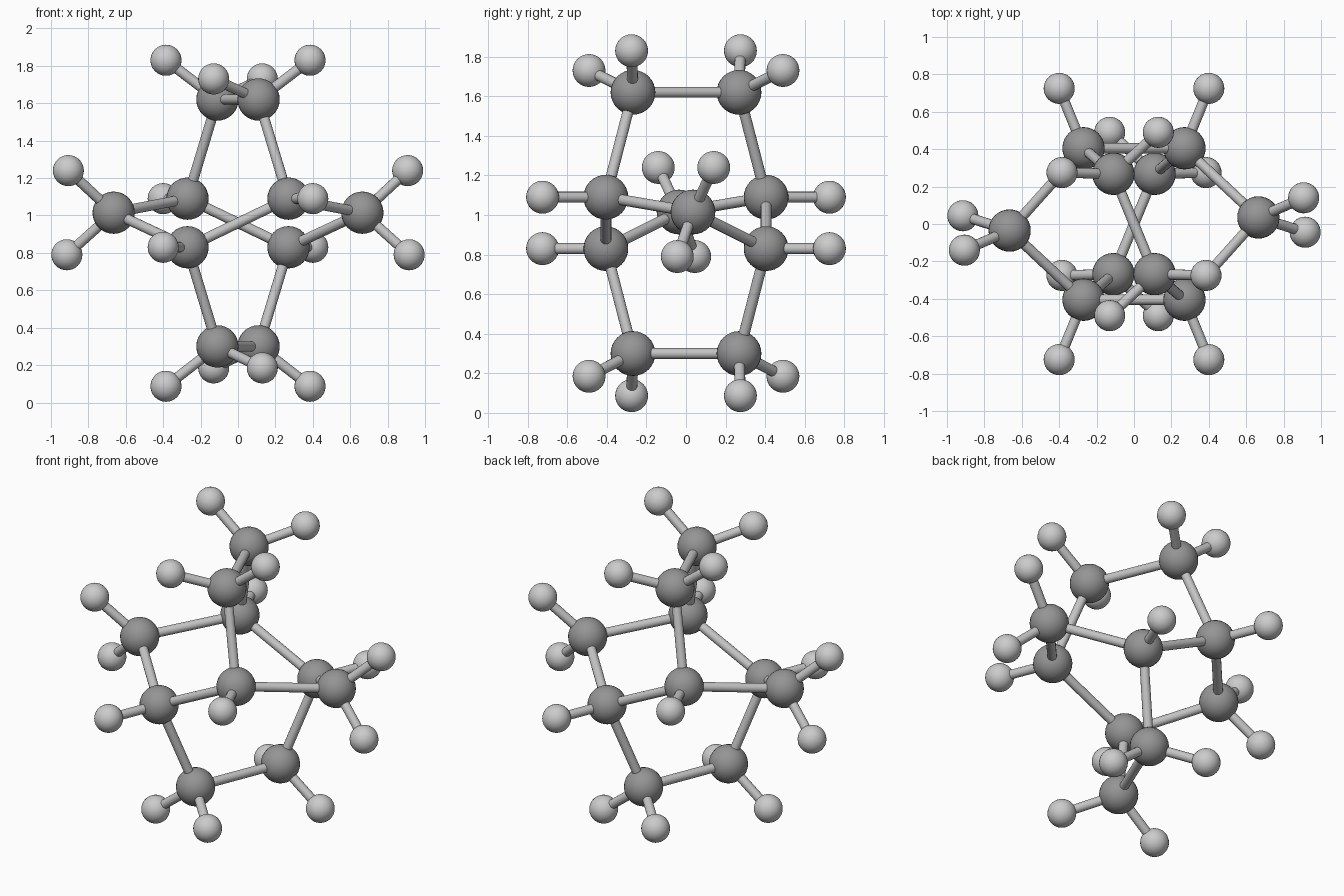
import bpy
from mathutils import Vector

if "Cube" in bpy.data.objects:
    bpy.data.objects.remove(bpy.data.objects["Cube"])


def make_material(name, v):
    m = bpy.data.materials.new(name)
    m.diffuse_color = (v, v, v, 1)
    m.use_nodes = True
    m.node_tree.nodes["Principled BSDF"].inputs["Base Color"].default_value = m.diffuse_color
    return m


dark_grey = make_material("dark grey", 0.30)
light_grey = make_material("light grey", 0.60)
rod_grey = make_material("rod grey", 0.55)

BIG_R, SMALL_R, ROD_R = 0.113, 0.083, 0.0275


def finish(name, mat):
    ob = bpy.context.object
    ob.name = name
    ob.data.materials.append(mat)
    bpy.ops.object.shade_smooth_by_angle()
    return ob


def ball(name, pos, r, mat):
    bpy.ops.mesh.primitive_uv_sphere_add(segments=32, ring_count=16, radius=r, location=pos)
    finish(name, mat)


def rod(name, a, b):
    a, b = Vector(a), Vector(b)
    bpy.ops.mesh.primitive_cylinder_add(vertices=16, radius=ROD_R, depth=(b - a).length,
                                        location=(a + b) / 2)
    ob = finish(name, rod_grey)
    ob.rotation_euler = (b - a).to_track_quat('Z', 'Y').to_euler()


# Half of the cage: centre of each large ball and the small balls attached to it
half = {
    "top": ((0.11, -0.268, 1.62), [(0.385, -0.275, 1.83), (-0.13, -0.49, 1.73)]),
    "upper": ((0.27, -0.405, 1.09), [(0.40, -0.725, 1.09)]),
    "lower": ((-0.27, -0.405, 0.83), [(-0.40, -0.725, 0.83)]),
    "bottom": ((-0.11, -0.268, 0.30), [(-0.385, -0.275, 0.087), (0.13, -0.49, 0.185)]),
    "side": ((0.665, 0.035, 1.015), [(0.907, 0.14, 1.24), (0.915, -0.044, 0.79)]),
}


def turned(p, k):
    """Half turn about z when k is 1."""
    s = -1 if k else 1
    return (s * p[0], s * p[1], p[2])


# Balls and the short rods to their small balls, both halves
for k in (0, 1):
    for part, (centre, smalls) in half.items():
        c = turned(centre, k)
        ball(f"{part}_large_ball", c, BIG_R, dark_grey)
        for s in smalls:
            ball(f"{part}_small_ball", turned(s, k), SMALL_R, light_grey)
            rod(f"{part}_short_rod", c, turned(s, k))

    # Cage rods: (start, end, whether the end lies in the other half)
    for a, b, other in (("top", "upper", 0), ("bottom", "lower", 0), ("upper", "lower", 0),
                        ("side", "upper", 0), ("side", "lower", 1)):
        rod("cage_rod", turned(half[a][0], k), turned(half[b][0], k ^ other))

# Rods across the top and bottom
for part in ("top", "bottom"):
    rod(f"{part}_cross_rod", half[part][0], turned(half[part][0], 1))
